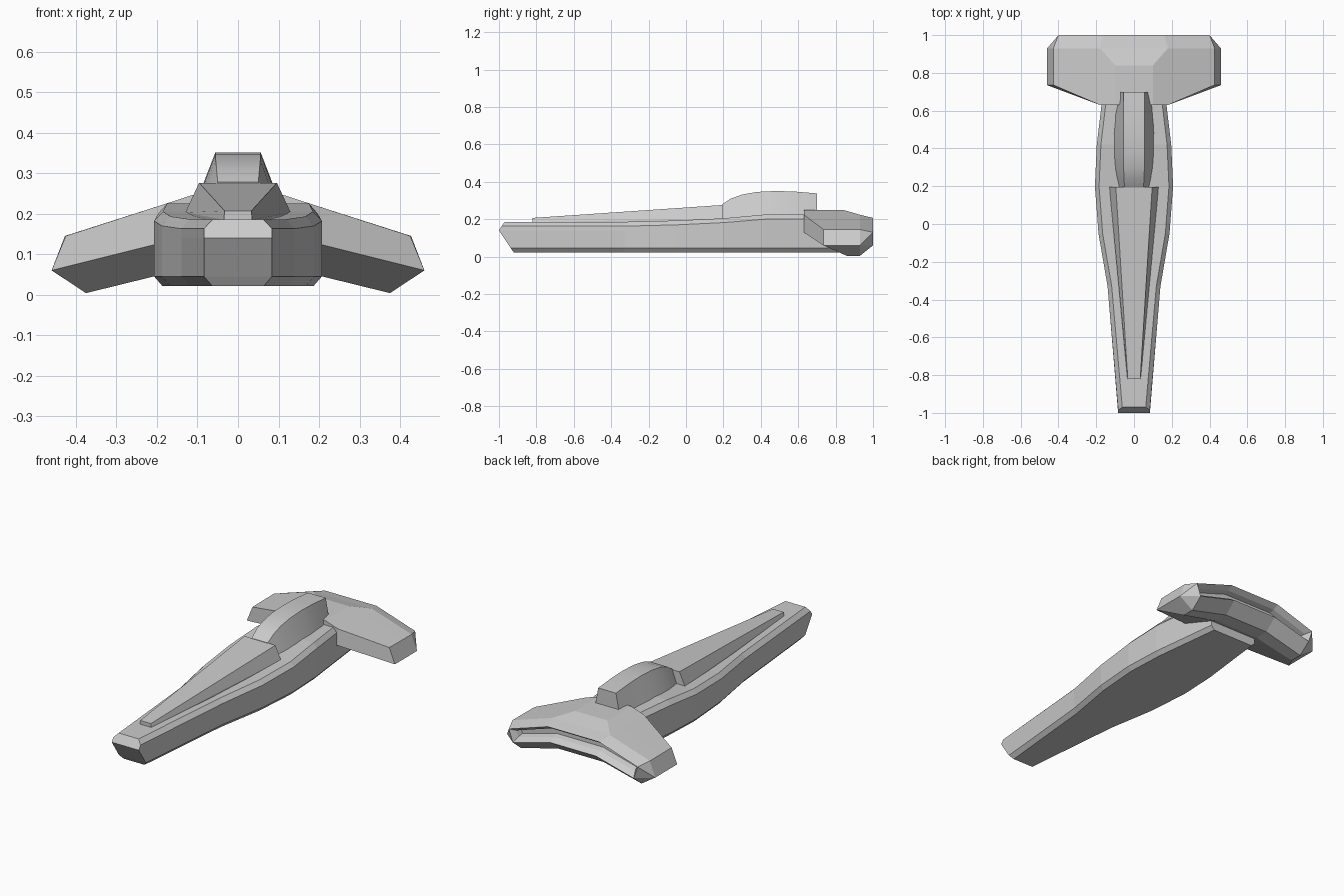
import bpy, bmesh

if "Cube" in bpy.data.objects:
    bpy.data.objects.remove(bpy.data.objects["Cube"])


def finish(bm, name, smooth=None):
    bmesh.ops.recalc_face_normals(bm, faces=bm.faces)
    mesh = bpy.data.meshes.new(name)
    bm.to_mesh(mesh)
    bm.free()
    ob = bpy.data.objects.new(name, mesh)
    bpy.context.collection.objects.link(ob)
    if smooth:
        bpy.context.view_layer.objects.active = ob
        ob.select_set(True)
        bpy.ops.object.shade_smooth_by_angle(angle=smooth)
        ob.select_set(False)
    return ob


def bridge(bm, rings):
    """Skin quads between successive closed rings."""
    for a, b in zip(rings, rings[1:]):
        n = len(a)
        for i in range(n):
            j = (i + 1) % n
            bm.faces.new((a[i], a[j], b[j], b[i]))


def loft(name, halves, smooth=None):
    """Loft mirrored half sections (bottom to top) and cap both ends."""
    bm = bmesh.new()
    rings = []
    for half in halves:
        pts = list(half) + [(-x, y, z) for x, y, z in reversed(half)]
        rings.append([bm.verts.new(p) for p in pts])
    bridge(bm, rings)
    for r in (rings[0], rings[-1]):
        n = len(r)
        for i in range(n // 2 - 1):
            bm.faces.new((r[i], r[i + 1], r[n - 2 - i], r[n - 1 - i]))
    return finish(bm, name, smooth)


# Hull: y, half width, shoulder height, deck height
stations = [(-1, .084, .163, .186), (-.33, .14, .163, .186), (-.05, .188, .17, .193),
            (.2, .207, .182, .205), (.42, .197, .2, .225), (.63, .172, .2, .225),
            (.82, .15, .2, .222)]
halves = []
for k, (y, w, zs, zt) in enumerate(stations):
    rake = (.08, .063, 0, .015, .03) if k == 0 else (0,) * 5
    xs = (w - .02, w, w, w, w - .022)
    zs5 = (.022, .045, .14, zs, zt)
    halves.append([(x, y + d, z) for x, d, z in zip(xs, rake, zs5)])
loft("hull", halves)

# Tapered ridge on the front deck
loft("deck_ridge", [
    [(.035, -.82, .15), (.035, -.82, .185), (.033, -.82, .207)],
    [(.13, .195, .15), (.13, .195, .203), (.096, .195, .276)]])

# Curved bridge tower: y, base half width, top half width, top height
tower = [(.19, .085, .05, .215), (.192, .086, .05, .278), (.24, .098, .053, .31),
         (.3, .111, .055, .332), (.38, .12, .056, .346), (.48, .122, .056, .351),
         (.58, .112, .056, .348), (.7, .085, .055, .338)]
loft("bridge_tower", [[(b, y, .18), (t, y, z)] for y, b, t, z in tower[1:]], .5)

# Swept engine block: loops in depth at three stations per side
inner = [(.1, .63, .25), (.1, .84, .25), (.18, .93, .224), (.16, 1, .207),
         (.14, 1, .122), (.14, .93, .062), (.14, .85, .062), (.14, .63, .13)]
middle = [(.18, .63, .224), (.18, .84, .224), (.21, .93, .214), (.2, 1, .194),
          (.2, 1, .106), (.2, .93, .047), (.2, .85, .047), (.18, .63, .13)]
tip = [(.425, .735, .145), (.427, .85, .145), (.427, .93, .145), (.4, 1, .13),
       (.375, 1, .06), (.375, .93, .004), (.375, .86, .004), (.46, .735, .06)]
bm = bmesh.new()
rings, ends = [], []
for s, order in ((-1, (tip, middle, inner)), (1, (inner, middle, tip))):
    for loop in order:
        rings.append([bm.verts.new((s * x, y, z)) for x, y, z in loop])
bridge(bm, rings)
for s, r in ((-1, rings[0]), (1, rings[-1])):
    c = bm.verts.new((s * .46, .93, .06))
    for f in ((r[0], r[1], r[2], c, r[7]), (c, r[2], r[3]), (c, r[3], r[4]),
              (c, r[4], r[5]), (c, r[5], r[6], r[7])):
        bm.faces.new(f)
bmesh.ops.recalc_face_normals(bm, faces=bm.faces)

# Exhaust slot: stepped recess in the rear face
back = [f for f in bm.faces if all(v.co.y > .999 for v in f.verts)]
for inset, depth in ((.02, .03), (.008, .03)):
    bmesh.ops.inset_region(bm, faces=back, thickness=inset, use_even_offset=True)
    for v in {v for f in back for v in f.verts}:
        v.co.y -= depth
finish(bm, "engine_block")
